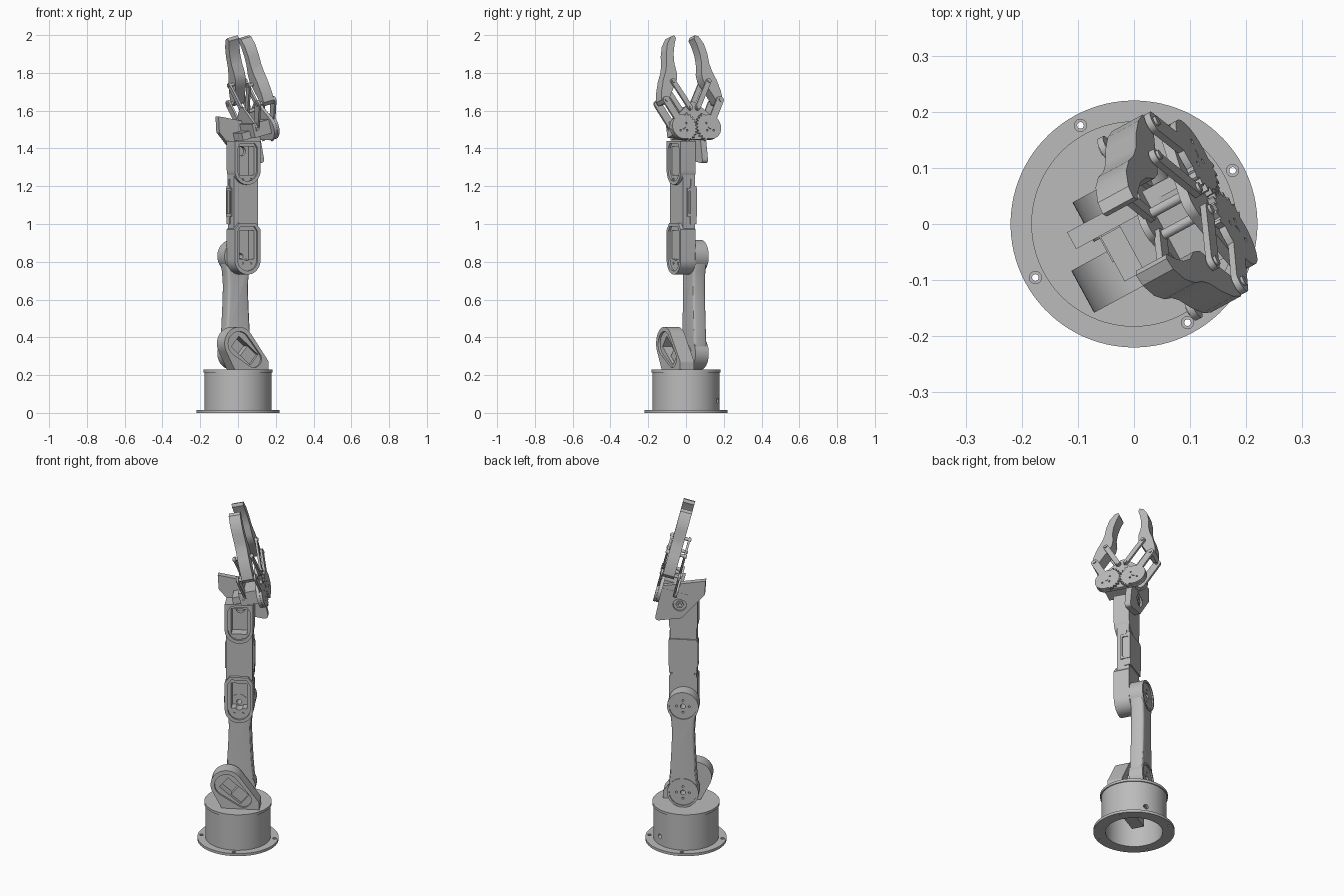
import bpy, bmesh, math
from mathutils import Matrix, Vector, geometry

old = bpy.data.objects.get("Cube")
if old:
    bpy.data.objects.remove(old)

mat = bpy.data.materials.new("machined_grey")
mat.use_nodes = True
mat.diffuse_color = (0.5, 0.5, 0.5, 1)
mat.node_tree.nodes["Principled BSDF"].inputs["Base Color"].default_value = (0.5, 0.5, 0.5, 1)

YAW = Matrix.Rotation(math.radians(28.5), 4, 'Z')
LEAN = math.radians(14)


def frame(p, q, depth, origin=(0, 0, 0)):
    """Matrix taking (profile x, profile y, depth) into the turned arm."""
    m = Matrix((p, q, depth)).transposed().to_4x4()
    m.translation = Vector(origin)
    return YAW @ m


FLAT = frame((1, 0, 0), (0, 1, 0), (0, 0, 1))
ARM = frame((1, 0, 0), (0, 0, 1), (0, 1, 0))
LOWER = frame((1, 0, 0), (0, 0, 1), (0, 1, 0), (0.008, 0, 0))
UPPER = frame((1, 0, 0), (0, 0, 1), (0, 1, 0), (0.014, 0.008, 0))
SIDE = frame((0, 1, 0), (0, 0, 1), (1, 0, 0), (0.014, 0.008, 0))
HAND = frame((0, 1, 0), (-math.sin(LEAN), 0, math.cos(LEAN)),
             (math.cos(LEAN), 0, math.sin(LEAN)), (0.143, -0.02, 1.512))
parts = []


def prism(name, pts, a, b, m=ARM):
    bm = bmesh.new()
    low = [bm.verts.new((x, y, a)) for x, y in pts]
    top = [bm.verts.new((x, y, b)) for x, y in pts]
    bm.faces.new(low[::-1])
    bm.faces.new(top)
    for i in range(len(pts)):
        bm.faces.new((low[i - 1], low[i], top[i], top[i - 1]))
    bm.transform(m)
    bm.normal_update()
    if bm.calc_volume(signed=True) < 0:
        bmesh.ops.reverse_faces(bm, faces=bm.faces)
    me = bpy.data.meshes.new(name)
    bm.to_mesh(me)
    bm.free()
    me.materials.append(mat)
    ob = bpy.data.objects.new(name, me)
    bpy.context.collection.objects.link(ob)
    parts.append(ob)
    return ob


def disc(x, y, r, n=48):
    return [(x + r * math.cos(2 * math.pi * i / n), y + r * math.sin(2 * math.pi * i / n)) for i in range(n)]


def hull(*circles):
    """Outline wrapped round circles (x, y, r); r = 0 gives a corner."""
    pts = [p for x, y, r in circles for p in (disc(x, y, r) if r else [(x, y)])]
    return [pts[i] for i in geometry.convex_hull_2d(pts)]


def rect(x, y, w, h, turn=0):
    c, s = math.cos(turn), math.sin(turn)
    return [(x + i * w * c - j * h * s, y + i * w * s + j * h * c)
            for i, j in ((-1, -1), (1, -1), (1, 1), (-1, 1))]


def cut(ob, pts, a, b, m=ARM):
    tool = prism("cutter", pts, a, b, m)
    parts.remove(tool)
    tool.hide_render = True
    mod = ob.modifiers.new("cut", 'BOOLEAN')
    mod.operation, mod.solver, mod.object = 'DIFFERENCE', 'EXACT', tool
    bpy.context.view_layer.objects.active = ob
    bpy.ops.object.modifier_apply(modifier=mod.name)
    bpy.data.objects.remove(tool)


def flip(pts, s):
    return [(s * x, y) for x, y in pts]


# Hollow round base with bolted flange and cap
flange = prism("base_flange", disc(0, 0, 0.22, 96), 0, 0.015, FLAT)
drum = prism("base_drum", disc(0, 0, 0.177, 96), 0.015, 0.218, FLAT)
cut(flange, disc(0, 0, 0.155, 64), -0.1, 0.1, FLAT)
cut(drum, disc(0, 0, 0.155, 64), -0.1, 0.205, FLAT)
for k in range(4):
    a = k * math.pi / 2
    x, y = 0.2 * math.cos(a), 0.2 * math.sin(a)
    cut(flange, disc(x, y, 0.006, 16), -0.1, 0.1, FLAT)
    cut(flange, disc(x, y, 0.011, 16), 0.010, 0.1, FLAT)
cable = math.radians(43)
CABLE = frame((-math.sin(cable), math.cos(cable), 0), (0, 0, 1), (math.cos(cable), math.sin(cable), 0))
cut(drum, disc(0, 0.065, 0.014, 20), 0.1, 0.3, CABLE)
prism("base_cap", disc(0, 0, 0.183, 96), 0.215, 0.23, FLAT)
prism("base_motor", rect(0, 0, 0.06, 0.035), 0.06, 0.207, FLAT)

# Shoulder housing with its slanted motor pocket
shoulder = prism("shoulder_housing",
                 hull((-0.05, 0.367, 0.088), (0.108, 0.265, 0.02), (0.128, 0.225, 0), (-0.075, 0.225, 0)),
                 -0.105, -0.02)
slant = math.radians(-40)
cut(shoulder, hull((-0.05, 0.365, 0.066), (0.04, 0.285, 0.045)), -0.2, -0.092)
cut(shoulder, rect(-0.01, 0.33, 0.075, 0.036, slant), -0.2, -0.035)
prism("shoulder_motor", rect(0.02, 0.305, 0.035, 0.034, slant), -0.075, -0.033)
prism("shoulder_horn", disc(0, 0.315, 0.045), -0.03, 0.03)

# Lower arm: waisted beam with eased edges between two round joints
beam = [(0.08, 0.33), (0.07, 0.45), (0.064, 0.56), (0.06, 0.67), (0.066, 0.75), (0.08, 0.81)]
lower = prism("lower_arm_beam", beam + flip(beam, -1)[::-1], 0.006, 0.082, LOWER)
ease = lower.modifiers.new("eased_edges", 'BEVEL')
ease.width, ease.segments, ease.limit_method = 0.014, 3, 'ANGLE'
bpy.context.view_layer.objects.active = lower
bpy.ops.object.modifier_apply(modifier=ease.name)
horn = prism("elbow_horn", disc(0, 0.83, 0.045), -0.015, 0.02, LOWER)
for label, z in (("shoulder", 0.315), ("elbow", 0.83)):
    joint = prism(label + "_joint_disc", disc(0, z, 0.086), 0.006, 0.086, LOWER)
    cut(joint, disc(0, z, 0.074), 0.079, 0.2, LOWER)
    cut(lower, disc(0, z, 0.08), 0, 0.2, LOWER)
    for dx, dz in ((0, 0), (0, 0.035), (0, -0.035), (0.035, 0), (-0.035, 0)):
        small = dx or dz
        cut(joint, disc(dx, z + dz, 0.006 if small else 0.014, 16), 0.05 if small else -0.1, 0.2, LOWER)
cut(horn, disc(0, 0.83, 0.014, 16), -0.1, 0.1, LOWER)

# Upper arm: slim spine, two motor housings, side cable frames
spine = prism("upper_arm_spine", hull((0, 0.81, 0.072), (0.073, 1.435, 0), (-0.073, 1.435, 0)),
              -0.072, -0.002, UPPER)
prism("upper_arm_back_cover", rect(0, 1.1, 0.076, 0.1), -0.03, 0.006, UPPER)
frames = {
    "elbow": (hull((0, 0.81, 0.0775), (0.0775, 0.97, 0), (-0.0775, 0.97, 0), (0.05, 1.005, 0), (-0.05, 1.005, 0)),
              hull((0, 0.812, 0.06), (0.06, 0.96, 0), (-0.06, 0.96, 0), (0.042, 0.988, 0), (-0.042, 0.988, 0)),
              0.89, 0.83),
    "wrist": (hull((0, 1.285, 0.0775), (0.0775, 1.44, 0), (-0.0775, 1.44, 0)),
              hull((0, 1.287, 0.06), (0.06, 1.4, 0), (-0.06, 1.4, 0), (0.045, 1.425, 0), (-0.045, 1.425, 0)),
              1.335, 1.385)}
for label, (outer, inner, mid, axis) in frames.items():
    cut(spine, rect(0, mid, 0.043, 0.075), -0.2, -0.021, UPPER)
    housing = prism(label + "_motor_housing", outer, -0.09, 0.0, UPPER)
    cut(housing, inner, -0.2, -0.078, UPPER)
    cut(housing, rect(0, mid, 0.043, 0.075), -0.2, -0.02, UPPER)
    for s in (-1, 1):
        cut(housing, disc(s * 0.025, mid - 0.098, 0.006, 12), -0.2, -0.06, UPPER)
    cut(spine, disc(0, axis, 0.024, 24), -0.2, 0.1, UPPER)
    cut(housing, disc(0, axis, 0.024, 24), -0.2, 0.1, UPPER)
for s in (-1, 1):
    lo, hi = sorted((s * 0.06, s * 0.08))
    side = prism("cable_frame", rect(-0.022, 1.115, 0.028, 0.075), lo, hi, SIDE)
    lo, hi = sorted((s * 0.068, s * 0.1))
    cut(side, rect(-0.022, 1.115, 0.018, 0.06), lo, hi, SIDE)
    for z in (1.02, 1.215):
        prism("cable_clip", rect(-0.022, z, 0.006, 0.022), *sorted((s * 0.06, s * 0.077)), SIDE)

# Wrist plate behind the arm, with hub
wrist = prism("wrist_plate", hull((-0.112, 1.57, 0), (-0.095, 1.49, 0.012), (0.03, 1.36, 0.02),
                                  (0.145, 1.34, 0.018), (0.125, 1.53, 0)), 0.01, 0.044)
cut(wrist, disc(0.03, 1.42, 0.036), 0.032, 0.1)
hub = prism("wrist_hub", disc(0.03, 1.42, 0.022, 6), 0.02, 0.04)
for ob in (wrist, hub):
    cut(ob, disc(0.03, 1.42, 0.01, 16), -0.1, 0.1)

# Palm: back plate, motor and the bracket on the wrist
palm = hull((-0.08, 0, 0.066), (0.08, 0, 0.066), (0, 0.105, 0.035))
prism("palm_outer_plate", palm, -0.018, 0, HAND)
prism("palm_inner_plate", hull((-0.08, 0.02, 0.035), (0.08, 0.02, 0.035), (0, 0.105, 0.03)), -0.105, -0.092, HAND)
prism("palm_motor", rect(-0.035, 0.01, 0.075, 0.038), -0.12, -0.01, HAND)
prism("palm_bracket", rect(0.0, -0.01, 0.065, 0.02), -0.17, -0.01, HAND)

# Meshing gears, linkages and curved fingers, mirrored
finger = [(0.055, 0.485), (0.062, 0.502), (0.084, 0.495), (0.11, 0.455), (0.124, 0.4), (0.128, 0.35),
          (0.138, 0.31), (0.16, 0.26), (0.178, 0.2), (0.184, 0.15), (0.172, 0.13), (0.15, 0.135), (0.125, 0.18),
          (0.098, 0.225), (0.078, 0.26), (0.074, 0.3), (0.082, 0.35), (0.08, 0.4), (0.068, 0.45)]
TEETH = 26
for s, label in ((-1, "front_"), (1, "back_")):
    gear = []
    for i in range(TEETH * 4):
        a = 2 * math.pi * (i + 1 + s) / (TEETH * 4)
        r = (0.084 if i % 4 < 2 else 0.073) if math.cos(a) < -0.3 else 0.066
        gear.append((0.08 + r * math.cos(a), r * math.sin(a)))
    g = prism(label + "gear", flip(gear, s), 0.001, 0.014, HAND)
    cut(g, disc(s * 0.08, 0, 0.012, 20), 0.005, 0.1, HAND)
    for k in range(4):
        a = math.pi / 4 + k * math.pi / 2
        cut(g, disc(s * 0.08 + 0.028 * math.cos(a), 0.028 * math.sin(a), 0.005, 10), 0.006, 0.1, HAND)
    prism(label + "finger", flip(finger, s), -0.064, 0.0, HAND)
    idle = hull((0.022, 0.105, 0.014), (0.107, 0.25, 0.014))
    for w, r in ((0.002, 0.02), (-0.095, 0.022)):
        drive = hull((0.085, 0.01, r), (0.162, 0.147, r))
        prism(label + "drive_link", flip(drive, s), w, w + 0.012, HAND)
        prism(label + "idle_link", flip(idle, s), w, w + 0.012, HAND)
    for u, v in ((0.162, 0.147), (0.107, 0.25), (0.022, 0.105)):
        prism(label + "pin", disc(s * u, v, 0.009, 16), -0.1, 0.019, HAND)

# Smooth curved walls, keep edges crisp
bpy.ops.object.select_all(action='DESELECT')
for ob in parts:
    ob.select_set(True)
bpy.context.view_layer.objects.active = parts[0]
bpy.ops.object.shade_smooth_by_angle(angle=math.radians(30))
